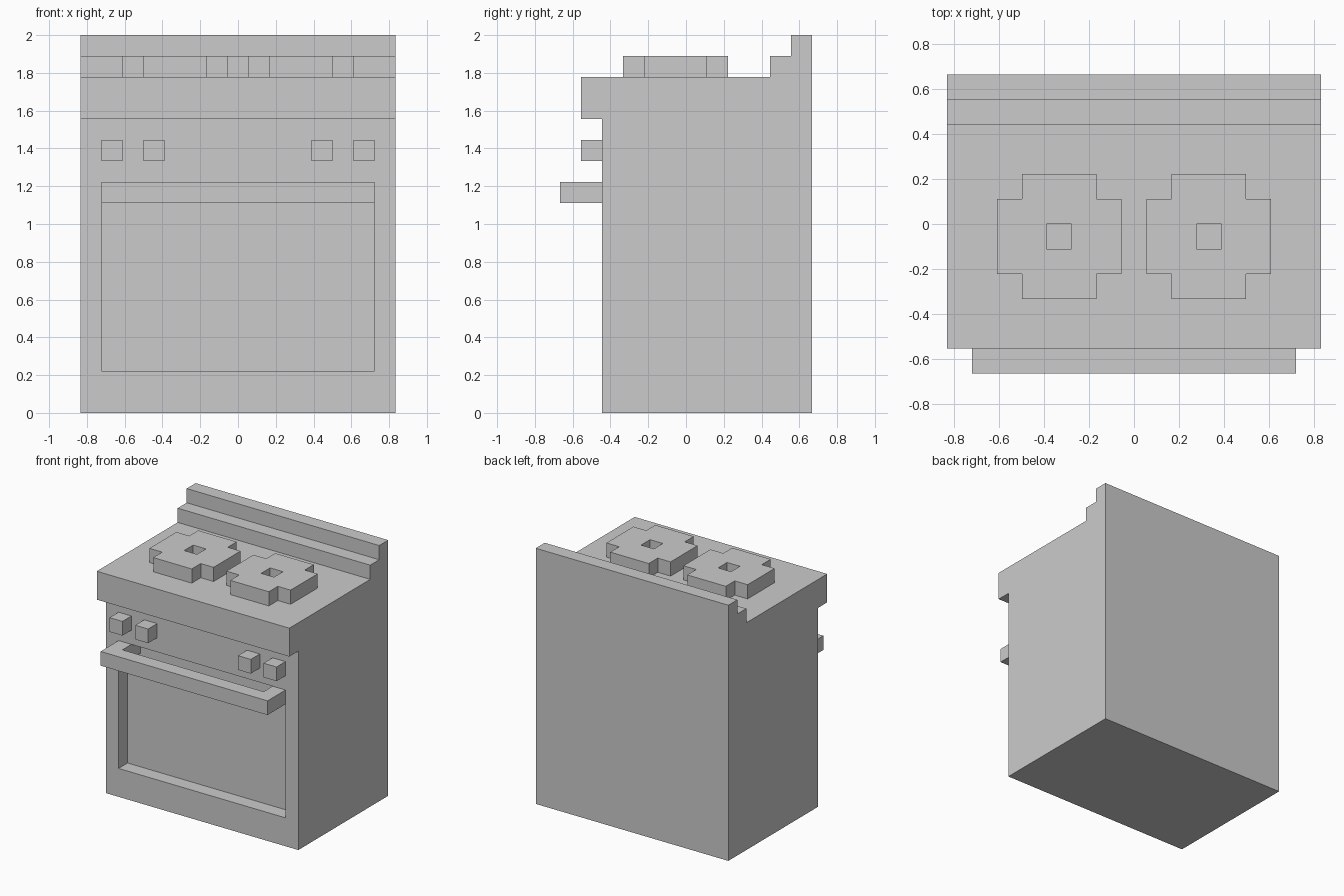
import bpy, bmesh
from mathutils import Vector

if "Cube" in bpy.data.objects:
    bpy.data.objects.remove(bpy.data.objects["Cube"])

U = 1 / 9  # one block of the blocky grid


def extrude(name, outline, to_point, start, end):
    """Prism: 2D outline mapped by to_point(a, b, t), from t=start to t=end (grid units)."""
    bm = bmesh.new()
    face = bm.faces.new([bm.verts.new(Vector(to_point(a, b, start)) * U) for a, b in outline])
    offset = (Vector(to_point(0, 0, end)) - Vector(to_point(0, 0, start))) * U
    new = bmesh.ops.extrude_face_region(bm, geom=[face])["geom"]
    bmesh.ops.translate(bm, vec=offset, verts=[g for g in new if isinstance(g, bmesh.types.BMVert)])
    bmesh.ops.recalc_face_normals(bm, faces=bm.faces)
    mesh = bpy.data.meshes.new(name)
    bm.to_mesh(mesh)
    bm.free()
    obj = bpy.data.objects.new(name, mesh)
    bpy.context.collection.objects.link(obj)
    return obj


def along_x(a, b, t):
    return (t, a, b)


def along_z(a, b, t):
    return (a, b, t)


def box(name, x0, x1, y0, y1, z0, z1):
    return extrude(name, [(x0, y0), (x1, y0), (x1, y1), (x0, y1)], along_z, z0, z1)


def cut(obj, cutter):
    mod = obj.modifiers.new("cut", "BOOLEAN")
    mod.operation = "DIFFERENCE"
    mod.solver = "EXACT"
    mod.object = cutter
    cutter.hide_render = True
    cutter.hide_viewport = True


def mirror(obj):
    obj.modifiers.new("mirror", "MIRROR").use_axis[0] = True


# Body: side profile with front lip and stepped backsplash
body = extrude("body", [(-4, 0), (6, 0), (6, 18), (5, 18), (5, 17), (4, 17), (4, 16),
                        (-5, 16), (-5, 14), (-4, 14)], along_x, -7.5, 7.5)

# Oven door recess
cut(body, box("oven_recess_cutter", -6.5, 6.5, -4.5, -3, 2, 11))

# Door handle: U shape reaching into the recess
extrude("door_handle", [(-6.5, -3), (-6.5, -6), (6.5, -6), (6.5, -3),
                        (5.5, -3), (5.5, -5), (-5.5, -5), (-5.5, -3)], along_z, 10, 11)

# Burners: notched plates with a centre hole
burner = extrude("burner", [(1.5, -3), (4.5, -3), (4.5, -2), (5.5, -2), (5.5, 1), (4.5, 1),
                            (4.5, 2), (1.5, 2), (1.5, 1), (0.5, 1), (0.5, -2), (1.5, -2)],
                 along_z, 16, 17)
cut(burner, box("burner_hole_cutter", 2.5, 3.5, -1, 0, 15.5, 17.5))
mirror(burner)

# Control knobs
for name, x in (("inner_knob", 3.5), ("outer_knob", 5.5)):
    mirror(box(name, x, x + 1, -5, -4, 12, 13))
